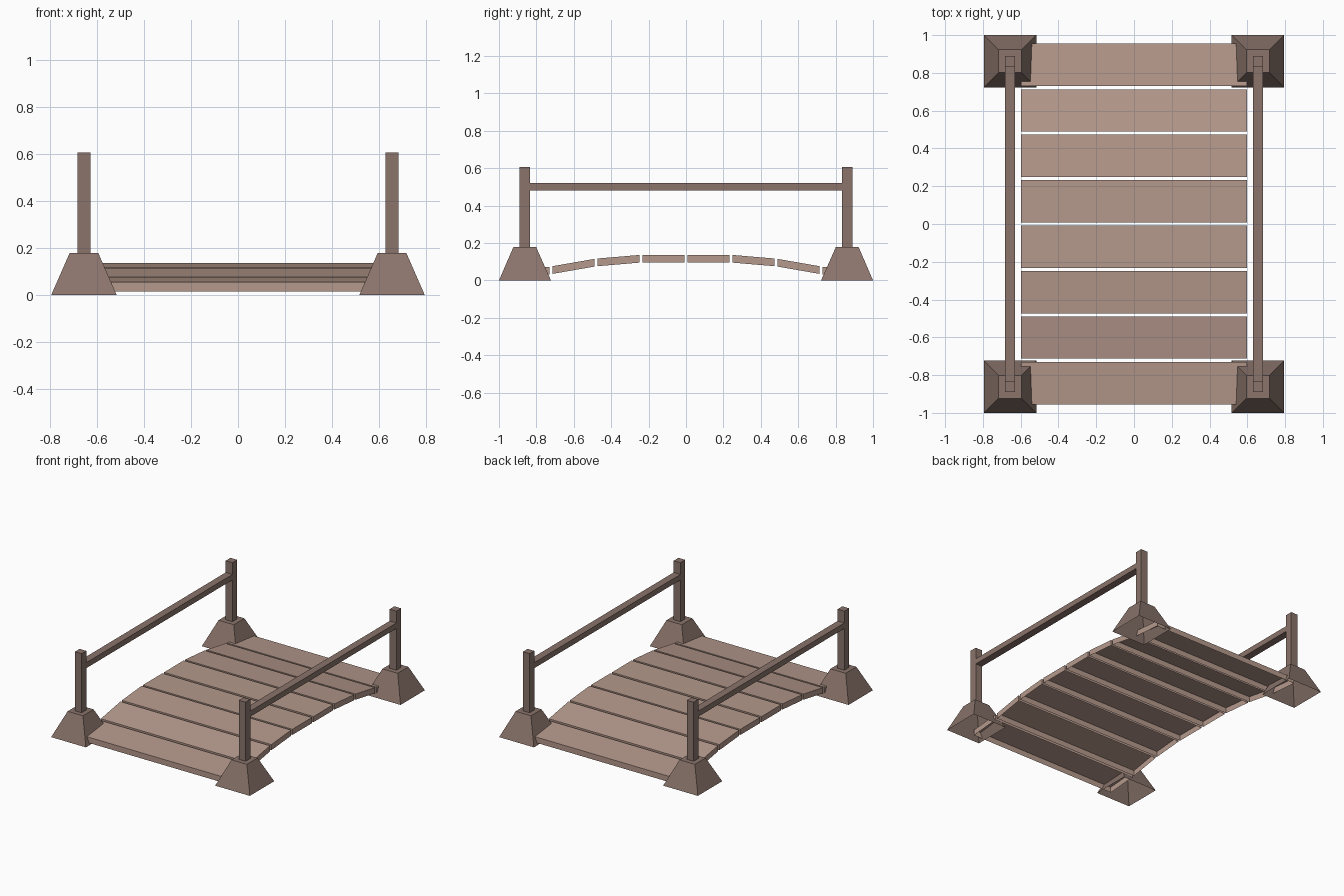
import bpy
import bmesh

cube = bpy.data.objects.get("Cube")
if cube:
    bpy.data.objects.remove(cube, do_unlink=True)


def material(name, colour):
    mat = bpy.data.materials.new(name)
    mat.use_nodes = True
    mat.diffuse_color = (*colour, 1)
    mat.node_tree.nodes["Principled BSDF"].inputs["Base Color"].default_value = (*colour, 1)
    return mat


dark_wood = material("dark_wood", (0.254, 0.174, 0.147))
light_wood = material("light_wood", (0.462, 0.318, 0.262))


def loft(name, lower, upper, mat, open_bottom=False):
    """Join two four-cornered loops into a solid, or into a shell open below."""
    bm = bmesh.new()
    a = [bm.verts.new(p) for p in lower]
    b = [bm.verts.new(p) for p in upper]
    sides = [(a[i], a[(i + 1) % 4], b[(i + 1) % 4], b[i]) for i in range(4)]
    for corners in sides + [b] + ([] if open_bottom else [a[::-1]]):
        bm.faces.new(corners)
    bmesh.ops.recalc_face_normals(bm, faces=bm.faces)
    # An open shell must face outwards, with its lid upwards
    bm.faces.ensure_lookup_table()
    if bm.faces[4].normal.z < 0:
        bmesh.ops.reverse_faces(bm, faces=bm.faces)
    mesh = bpy.data.meshes.new(name)
    bm.to_mesh(mesh)
    bm.free()
    mesh.materials.append(mat)
    obj = bpy.data.objects.new(name, mesh)
    bpy.context.collection.objects.link(obj)
    return obj


def rect(x0, x1, y0, y1, z):
    return [(x0, y0, z), (x1, y0, z), (x1, y1, z), (x0, y1, z)]


def square(x, y, half, z):
    return rect(x - half, x + half, y - half, y + half, z)


POST_X, POST_Y, POST_HALF = 0.656, 0.862, 0.027

for sx, side in ((1, "left"), (-1, "right")):
    x = sx * POST_X
    # Tapered footings, open underneath, with a square post on each
    for sy, end in ((-1, "front"), (1, "back")):
        y = sy * POST_Y
        loft(f"{end}_{side}_footing", square(x, sy * 0.861, 0.139, 0),
             square(x, y, 0.061, 0.178), dark_wood, open_bottom=True)
        loft(f"{end}_{side}_post", square(x, y, POST_HALF, 0.178),
             square(x, y, POST_HALF, 0.605), dark_wood)
    # Handrail between the posts
    reach = POST_Y - POST_HALF
    loft(f"{side}_handrail",
         rect(x - POST_HALF, x + POST_HALF, -reach, reach, 0.48),
         rect(x - POST_HALF, x + POST_HALF, -reach, reach, 0.52), dark_wood)

# Arched deck of hollow planks: inner y, outer y, inner top height, outer top height
PLANKS = [(0.009, 0.233, 0.136, 0.136), (0.248, 0.473, 0.136, 0.117),
          (0.489, 0.713, 0.115, 0.076), (0.73, 0.955, 0.073, 0.054)]
THICK, HALF_WIDTH = 0.041, 0.598

for sy, end in ((-1, "front"), (1, "back")):
    for n, (y0, y1, z0, z1) in enumerate(PLANKS, 1):
        top = [(-HALF_WIDTH, sy * y0, z0), (HALF_WIDTH, sy * y0, z0),
               (HALF_WIDTH, sy * y1, z1), (-HALF_WIDTH, sy * y1, z1)]
        bottom = [(px, py, pz - THICK) for px, py, pz in top]
        loft(f"{end}_plank_{n}", bottom, top, light_wood, open_bottom=True)
